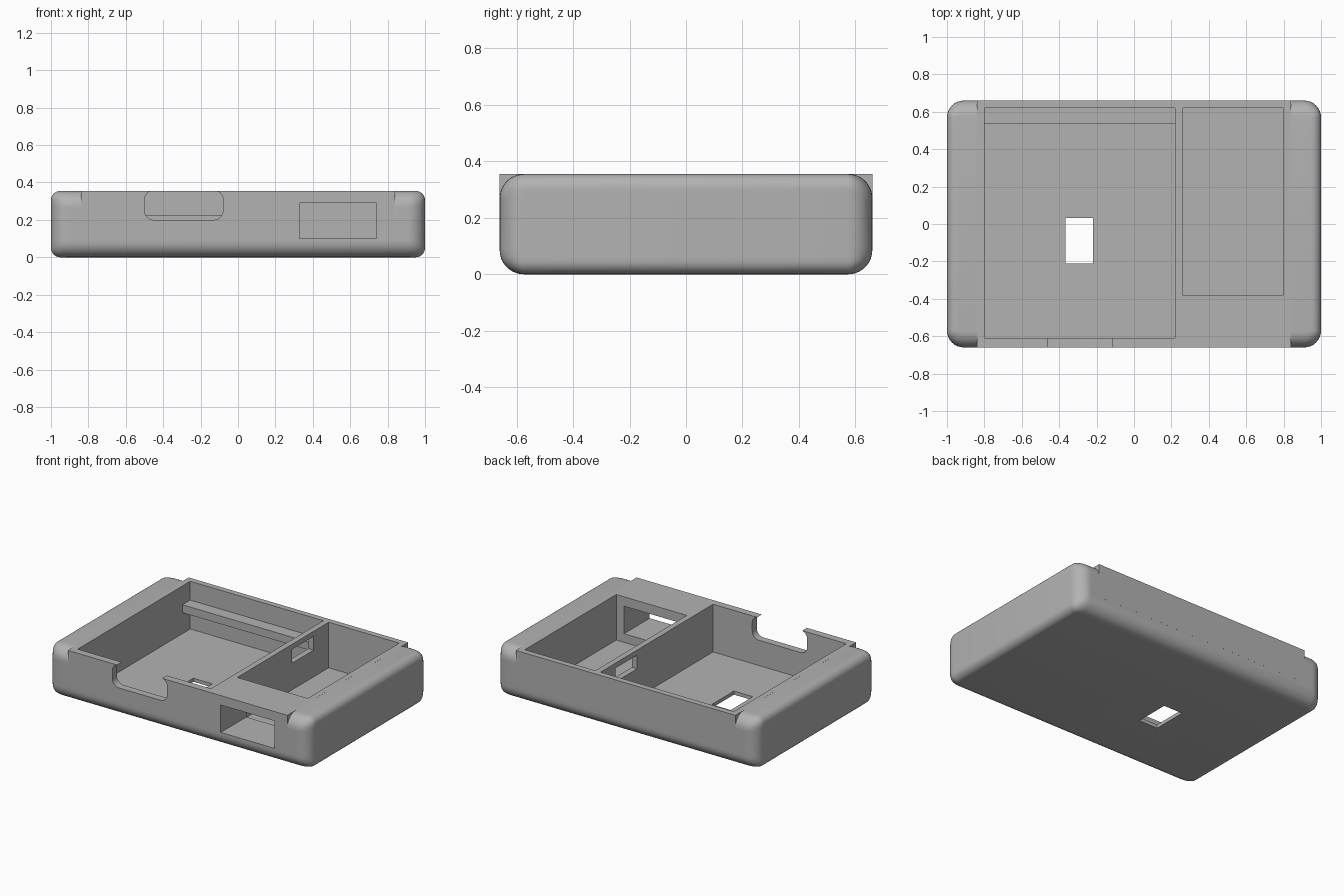
import bpy, bmesh, math

cube = bpy.data.objects.get("Cube")
if cube:
    bpy.data.objects.remove(cube, do_unlink=True)

HX, HY, TOP = 1.0, 0.66, 0.355     # half length, half depth, height
R_FRONT, R_END, R_CORNER = 0.085, 0.05, 0.09
MID = 0.84                         # half length of the square-topped middle

grey = bpy.data.materials.new("plain grey")
grey.use_nodes = True
color = (0.45, 0.45, 0.45, 1)
grey.diffuse_color = color
grey.node_tree.nodes["Principled BSDF"].inputs["Base Color"].default_value = color


def add_object(name, bm):
    bmesh.ops.recalc_face_normals(bm, faces=bm.faces)
    mesh = bpy.data.meshes.new(name)
    bm.to_mesh(mesh)
    bm.free()
    mesh.materials.append(grey)
    obj = bpy.data.objects.new(name, mesh)
    bpy.context.collection.objects.link(obj)
    return obj


def box(name, x, y, z, round_y=0):
    """Box from ranges; round_y rounds the edges that run along y."""
    bm = bmesh.new()
    bmesh.ops.create_cube(bm, size=1)
    for v in bm.verts:
        v.co = [r[0] if c < 0 else r[1] for c, r in zip(v.co, (x, y, z))]
    if round_y:
        edges = [e for e in bm.edges
                 if abs(e.verts[0].co.y - e.verts[1].co.y) > 1e-4]
        bmesh.ops.bevel(bm, geom=edges, offset=round_y, segments=8,
                        profile=0.5, affect='EDGES')
    return add_object(name, bm)


def rod(name, x, z, radius):
    """Long cylinder along y."""
    bm = bmesh.new()
    bmesh.ops.create_cone(bm, cap_ends=True, segments=64, radius1=radius,
                          radius2=radius, depth=2)
    for v in bm.verts:
        px, py, pz = v.co
        v.co = (x + px, pz, z + py)
    return add_object(name, bm)


def combine(target, tool, operation):
    mod = target.modifiers.new("cut", 'BOOLEAN')
    mod.operation = operation
    mod.solver = 'EXACT'
    mod.object = tool
    bpy.context.view_layer.objects.active = target
    bpy.ops.object.modifier_apply(modifier=mod.name)
    bpy.data.objects.remove(tool, do_unlink=True)


def inset(depth, radius):
    gap = max(radius - depth, 0)
    return radius - math.sqrt(radius ** 2 - gap ** 2)


# Rounded shell, lofted from stacked rounded rectangles
def ring(bm, z, depth):
    rx = R_CORNER - inset(depth, R_END)
    ry = R_CORNER - inset(depth, R_FRONT)
    verts = []
    for q, (sx, sy) in enumerate(((1, 1), (-1, 1), (-1, -1), (1, -1))):
        for i in range(9):
            a = math.pi / 2 * (q + i / 8)
            verts.append(bm.verts.new((sx * (HX - R_CORNER) + rx * math.cos(a),
                                       sy * (HY - R_CORNER) + ry * math.sin(a), z)))
    return verts


bm = bmesh.new()
depths = [R_FRONT * (1 - math.cos(math.pi / 2 * i / 9)) for i in range(10)]
levels = [(d, d) for d in depths] + [(TOP - d, d) for d in reversed(depths)]
rings = [ring(bm, z, d) for z, d in levels]
for lower, upper in zip(rings, rings[1:]):
    for i in range(len(lower)):
        j = (i + 1) % len(lower)
        bm.faces.new((lower[i], lower[j], upper[j], upper[i]))
bm.faces.new(rings[0])
bm.faces.new(rings[-1])
case = add_object("case", bm)

# Square upper edge along the middle of the front and back
combine(case, box("middle_block", (-MID, MID), (-HY - 0.0002, HY + 0.0002),
                  (0.12, TOP + 0.0002)), 'UNION')

# Side grooves
for side in (-1, 1):
    combine(case, rod("groove_cutter", side * 0.93, 0.18, 0.09), 'DIFFERENCE')

# Pockets, front openings, divider window and floor hole
cutters = [
    box("large_pocket", (-0.8, 0.22), (-0.61, 0.62), (0.025, 0.5)),
    box("small_pocket", (0.26, 0.8), (-0.38, 0.62), (0.04, 0.5)),
    box("front_notch", (-0.5, -0.08), (-0.7, -0.5), (0.2, 0.357), 0.05),
    box("front_window", (0.33, 0.74), (-0.7, -0.3), (0.1, 0.29)),
    box("divider_window", (0.2, 0.28), (0.22, 0.455), (0.225, 0.32)),
    box("floor_hole", (-0.365, -0.22), (-0.21, 0.033), (-0.1, 0.1)),
]
for cutter in cutters:
    combine(case, cutter, 'DIFFERENCE')

# Ledge along the back wall of the large pocket
box("back_ledge", (-0.805, 0.225), (0.535, 0.63), (0.17, 0.225))

bpy.ops.object.select_all(action='DESELECT')
case.select_set(True)
bpy.context.view_layer.objects.active = case
bpy.ops.object.shade_smooth_by_angle(angle=math.radians(30))
